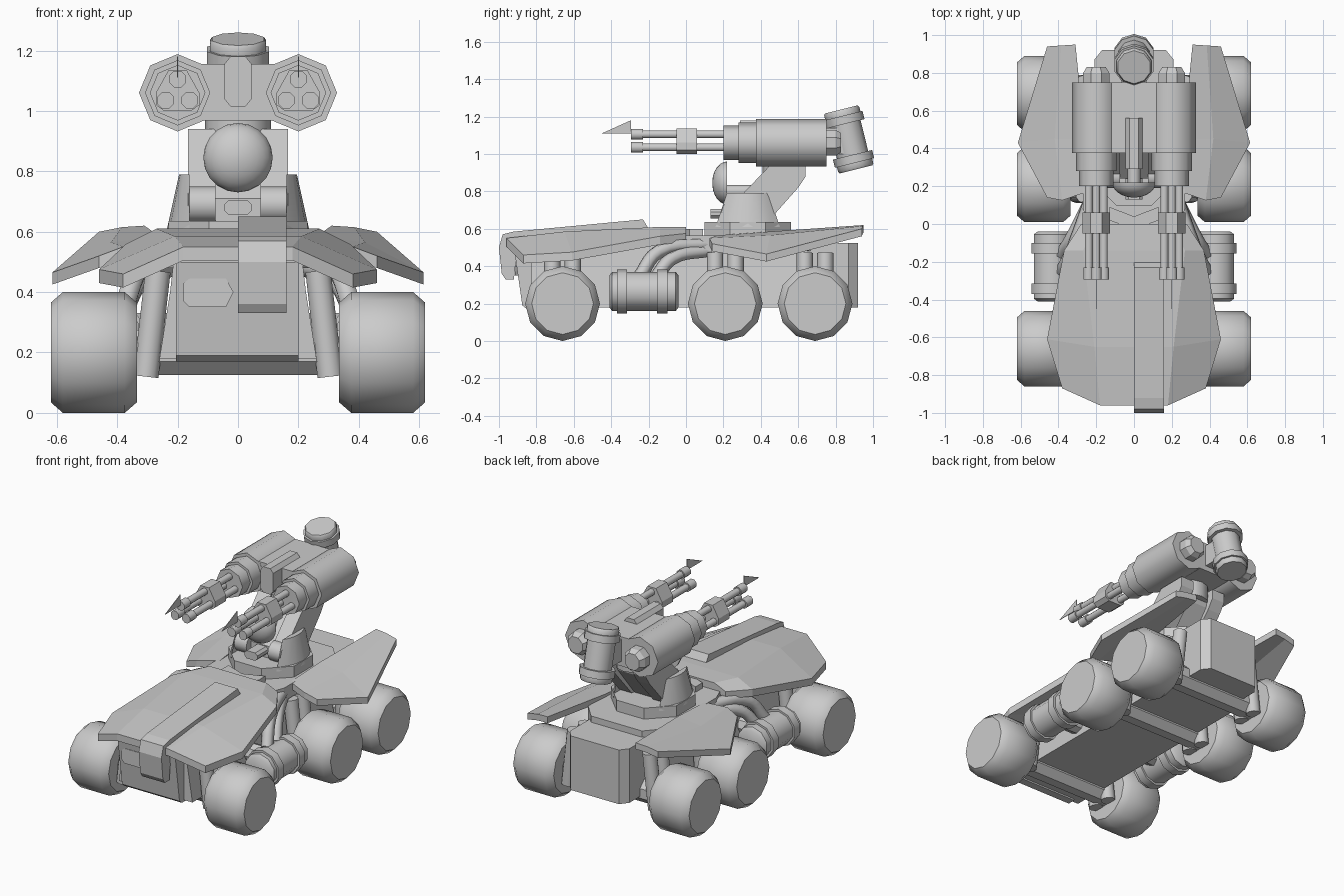
import bpy, bmesh, math
from mathutils import Vector

if "Cube" in bpy.data.objects:
    bpy.data.objects.remove(bpy.data.objects["Cube"])


def finish(bm, name, smooth=None, bevel=0):
    bmesh.ops.recalc_face_normals(bm, faces=bm.faces)
    me = bpy.data.meshes.new(name)
    bm.to_mesh(me)
    bm.free()
    ob = bpy.data.objects.new(name, me)
    bpy.context.collection.objects.link(ob)
    if bevel:
        m = ob.modifiers.new("Bevel", 'BEVEL')
        m.width, m.segments = bevel, 1
    if smooth:
        bpy.ops.object.select_all(action='DESELECT')
        ob.select_set(True)
        bpy.context.view_layer.objects.active = ob
        bpy.ops.object.shade_smooth_by_angle(angle=math.radians(smooth))
    return ob


def prism(name, pts, axis, a, b, bevel=0, smooth=None):
    """Extrude a 2D outline along an axis: x -> (y,z), y -> (x,z), z -> (x,y)."""
    k = 'xyz'.index(axis)

    def co(p, t):
        c = list(p)
        c.insert(k, t)
        return c
    bm = bmesh.new()
    lo = [bm.verts.new(co(p, a)) for p in pts]
    hi = [bm.verts.new(co(p, b)) for p in pts]
    bm.faces.new(lo)
    bm.faces.new(hi)
    for i in range(len(pts)):
        j = (i + 1) % len(pts)
        bm.faces.new((lo[i], lo[j], hi[j], hi[i]))
    return finish(bm, name, smooth, bevel)


def box(name, x, y, z, bevel=0):
    return prism(name, [(x[0], y[0]), (x[1], y[0]), (x[1], y[1]), (x[0], y[1])], 'z', *z, bevel=bevel)


def lathe(name, prof, n, origin, direction, phase=0.0, smooth=40):
    """Closed solid of revolution; prof is (distance along axis, radius)."""
    q = Vector(direction).to_track_quat('Z', 'Y')
    bm = bmesh.new()
    rings = []
    for t, r in prof:
        rings.append([bm.verts.new(Vector(origin) + q @ Vector((
            r * math.cos(phase + 2 * math.pi * i / n), r * math.sin(phase + 2 * math.pi * i / n), t)))
            for i in range(n)])
    for a, b in zip(rings, rings[1:]):
        for i in range(n):
            j = (i + 1) % n
            bm.faces.new((a[i], a[j], b[j], b[i]))
    bm.faces.new(rings[0])
    bm.faces.new(rings[-1])
    return finish(bm, name, smooth)


def rod(name, p, q, r, n=10):
    d = Vector(q) - Vector(p)
    return lathe(name, [(0, r), (d.length, r)], n, p, d)


def plate(name, rows, thick):
    """Armour sheet: grid of points with a straight-down thickness."""
    bm = bmesh.new()
    g = [[bm.verts.new(p) for p in row] for row in rows]
    for a, b in zip(g, g[1:]):
        for i in range(len(a) - 1):
            bm.faces.new((a[i], a[i + 1], b[i + 1], b[i]))
    ext = bmesh.ops.extrude_face_region(bm, geom=bm.faces[:], use_keep_orig=True)
    vs = [e for e in ext['geom'] if isinstance(e, bmesh.types.BMVert)]
    bmesh.ops.translate(bm, verts=vs, vec=(0, 0, -thick))
    return finish(bm, name)


# Hull, front plate with intake, rear box and deck
prism("hull", [(-0.26, 0.18), (0.26, 0.18), (0.225, 0.4), (0.21, 0.53), (-0.21, 0.53), (-0.225, 0.4)],
      'y', -0.83, 0.6)
prism("front_plate", [(-0.85, 0.17), (-0.875, 0.19), (-0.92, 0.5), (-0.8, 0.5), (-0.8, 0.17)], 'x', -0.205, 0.2)
prism("intake", [(-0.18, 0.37), (-0.18, 0.43), (-0.16, 0.445), (-0.04, 0.445), (-0.015, 0.4),
                 (-0.04, 0.35), (-0.16, 0.35)], 'y', -0.915, -0.85)
prism("rear_box", [(-0.21, 0.5), (0.21, 0.5), (0.21, 0.87), (0.17, 0.92), (-0.17, 0.92), (-0.21, 0.87)],
      'z', 0.18, 0.525)
prism("deck", [(-0.2, -0.1), (0.2, -0.1), (0.27, 0.08), (0.27, 0.6), (0.18, 0.7), (-0.18, 0.7),
               (-0.27, 0.6), (-0.27, 0.08)], 'z', 0.48, 0.565)
prism("deck_chevron", [(-0.13, 0.02), (0, -0.03), (0.13, 0.02), (0.13, 0.09), (0, 0.04), (-0.13, 0.09)],
      'z', 0.56, 0.6)

# Wheels, axles and suspension struts
for n, y in (("front", -0.66), ("middle", 0.21), ("rear", 0.69)):
    lathe(n + "_axle", [(-0.36, 0.08), (0.36, 0.08)], 8, (0, y, 0.2), (1, 0, 0), math.pi / 8)
    for s in (-1, 1):
        lathe(n + "_wheel", [(0.335, 0.165), (0.375, 0.2), (0.58, 0.2), (0.62, 0.165)], 12,
              (0, y, 0.2), (s, 0, 0), 0, 45)
        for dy in (-0.055, 0.055):
            rod(n + "_strut", (s * 0.305, y + dy, 0.12), (s * 0.265, y + dy, 0.47), 0.044)

# Front hood, sloped side wings and raised off-centre strip
crease = [(0.18, -0.96, 0.55), (0.21, -0.65, 0.585), (0.27, -0.14, 0.61), (0.2, 0.0, 0.61)]
edge = [(0.38, -0.87, 0.46), (0.46, -0.61, 0.475), (0.37, -0.14, 0.56), (0.28, 0.0, 0.575)]
plate("hood", [[(-e[0], *e[1:]), (-c[0], *c[1:]), c, e] for c, e in zip(crease, edge)], 0.045)
prism("hood_strip", [(-0.965, 0.33), (-0.985, 0.36), (-1.0, 0.5), (-0.98, 0.57), (-0.92, 0.585), (-0.23, 0.65),
                     (-0.2, 0.6), (-0.9, 0.52), (-0.92, 0.33)], 'x', 0, 0.16)

# Rear fenders, side pods and hoses
for s in (-1, 1):
    plate("rear_fender", [
        [(s * 0.31, 0.95, 0.62), (s * 0.385, 0.945, 0.615), (s * 0.46, 0.94, 0.6)],
        [(s * 0.26, 0.45, 0.585), (s * 0.42, 0.45, 0.565), (s * 0.615, 0.43, 0.465)],
        [(s * 0.25, 0.17, 0.565), (s * 0.38, 0.125, 0.55), (s * 0.46, 0.14, 0.52)]], 0.04)
    lathe("side_pod", [(-0.41, 0.085), (-0.395, 0.105), (-0.37, 0.105), (-0.37, 0.118), (-0.315, 0.118),
                       (-0.315, 0.105), (-0.155, 0.105), (-0.155, 0.118),
                       (-0.1, 0.118), (-0.1, 0.105), (-0.055, 0.105), (-0.04, 0.085)], 10,
          (s * 0.43, 0, 0.265), (0, 1, 0), math.pi / 10)
    rod("pod_mount", (s * 0.2, -0.23, 0.27), (s * 0.4, -0.23, 0.27), 0.06, 8)
    for dy in (0, 0.09):
        cu = bpy.data.curves.new("hose", 'CURVE')
        cu.dimensions, cu.bevel_depth, cu.bevel_resolution = '3D', 0.037, 1
        cu.resolution_u, cu.use_fill_caps = 5, True
        sp = cu.splines.new('BEZIER')
        path = [(0.38, -0.25 + dy, 0.34), (0.33, -0.15 + dy * 0.8, 0.475 - dy * 0.4), (0.23, 0.12, 0.52 - dy * 0.4)]
        sp.bezier_points.add(len(path) - 1)
        for b, p in zip(sp.bezier_points, path):
            b.co = (s * p[0], p[1], p[2])
            b.handle_left_type = b.handle_right_type = 'AUTO'
        bpy.context.collection.objects.link(bpy.data.objects.new("hose", cu))

# Turret base, curved cheeks, slanted arm
lathe("turret_ring", [(0, 0.25), (0.07, 0.25)], 8, (0, 0.33, 0.565), (0, 0, 1), math.pi / 8, 30)
for s in (-1, 1):
    bm = bmesh.new()
    rings = []
    for r, z in ((0.235, 0.61), (0.195, 0.79)):
        a0 = math.acos(0.16 / r)
        rings.append([bm.verts.new((s * r * math.cos(a), 0.33 + r * math.sin(a), z))
                      for a in [a0 * (i / 3 - 1) for i in range(7)]])
    for i in range(7):
        bm.faces.new((rings[0][i - 1], rings[0][i], rings[1][i], rings[1][i - 1]))
    for r in rings:
        bm.faces.new(r)
    finish(bm, "turret_cheek", 30)
    prism("turret_arm", [(0.23, 0.65), (0.23, 0.71), (0.45, 0.94), (0.64, 0.94), (0.64, 0.88), (0.6, 0.82),
                         (0.44, 0.64), (0.25, 0.62)], 'x', s * 0.075, s * 0.165)
    rod("arm_pivot", (s * 0.075, 0.25, 0.69), (s * 0.166, 0.25, 0.69), 0.06, 12)
prism("arm_core", [(0.24, 0.62), (0.24, 0.71), (0.46, 0.92), (0.6, 0.92), (0.58, 0.84), (0.4, 0.62)], 'x', -0.08, 0.08)
lathe("gun_pivot", [(0, 0.11), (0.12, 0.11)], 12, (0, 0.52, 0.87), (0, 0, 1))

# Sensor dome and small eye on the front of the arm
dome = [(0.08 * math.sin(a), 0.115 * math.cos(a)) for a in [math.radians(d) for d in range(0, 86, 14)]]
lathe("sensor_dome", dome, 20, (0, 0.22, 0.845), (0, -1, 0))
rod("sensor_mount", (0, 0.215, 0.8), (0, 0.38, 0.8), 0.035)
prism("lower_eye", [(-0.045, 0.67), (-0.03, 0.655), (0.03, 0.655), (0.045, 0.67), (0.045, 0.69),
                    (0.03, 0.705), (-0.03, 0.705), (-0.045, 0.69)], 'y', 0.13, 0.25)

# Twin rotary guns
GZ = 1.06
for s in (-1, 1):
    x = s * 0.2
    lathe("gun_sleeve", [(0.2, 0.092), (0.28, 0.092), (0.28, 0.108), (0.38, 0.108)], 8,
          (x, 0, GZ), (0, 1, 0), 0, 46)
    lathe("gun_body", [(0.375, 0.128), (0.75, 0.128)], 8, (x, 0, GZ), (0, 1, 0), 0, 46)
    lathe("gun_rear_cap", [(0.74, 0.075), (0.8, 0.075), (0.83, 0.055)], 8, (x, 0, GZ), (0, 1, 0), math.pi / 8, 30)
    for dx, dz in [(0, 0.045), (-0.04, -0.025), (0.04, -0.025)]:
        lathe("barrel", [(-0.295, 0.03), (-0.23, 0.03), (-0.23, 0.022), (0.22, 0.022)], 8,
              (x + dx, 0, GZ + dz), (0, 1, 0), math.pi / 8, 46)
    prism("barrel_bracket", [(x - 0.072, 1.02), (x - 0.045, 1.0), (x + 0.045, 1.0), (x + 0.072, 1.02),
                             (x + 0.072, 1.06), (x + 0.03, 1.135), (x - 0.03, 1.135), (x - 0.072, 1.06)],
          'y', -0.05, 0.06)
    prism("muzzle_fin", [(-0.45, 1.11), (-0.295, 1.18), (-0.295, 1.11)], 'x', x - 0.002, x + 0.002)

# Block joining the guns, front spine and rear canister
prism("gun_bridge", [(-0.13, 0.968), (0.13, 0.968), (0.13, 1.155), (-0.13, 1.155)], 'y', 0.377, 0.75)
prism("gun_spine", [(-0.045, 1.04), (-0.025, 1.015), (0.025, 1.015), (0.045, 1.04), (0.045, 1.155),
                    (0.025, 1.18), (-0.025, 1.18), (-0.045, 1.155)], 'y', 0.29, 0.56)
box("canister_mount", (-0.07, 0.07), (0.74, 0.88), (1.0, 1.14))
lathe("canister", [(-0.165, 0.09), (-0.155, 0.097), (-0.13, 0.097), (-0.13, 0.108), (-0.085, 0.108), (-0.085, 0.086),
                   (0.085, 0.086), (0.085, 0.108), (0.13, 0.108), (0.13, 0.097), (0.155, 0.097), (0.165, 0.09)], 10,
      (0, 0.87, 1.078), (0, -0.24, 0.97), math.pi / 10)
